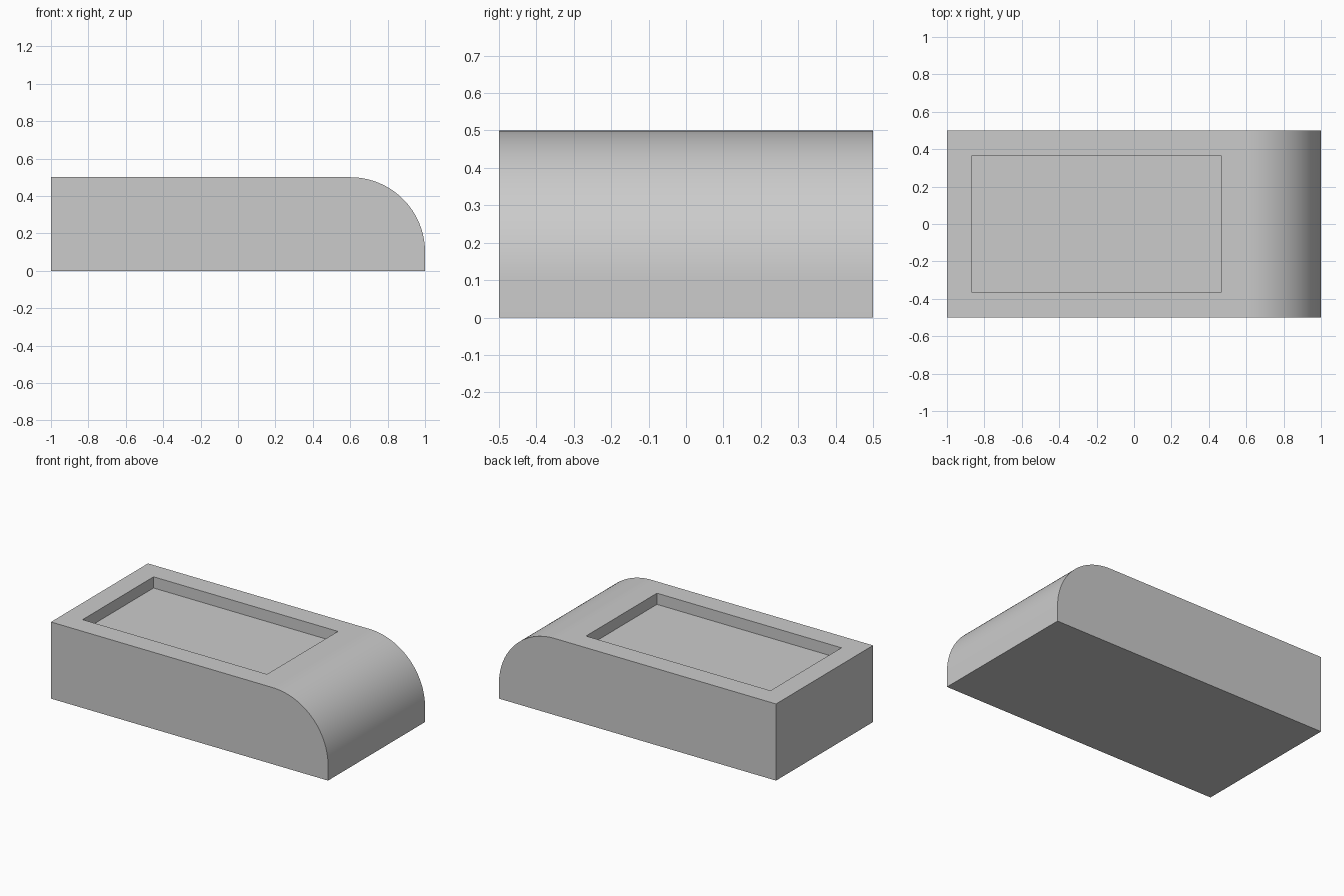
import bpy
import bmesh
import math

cube = bpy.data.objects.get("Cube")
if cube:
    bpy.data.objects.remove(cube, do_unlink=True)

HALF_LENGTH, HALF_WIDTH, HEIGHT = 1.0, 0.5, 0.5
RADIUS, SEGMENTS = 0.4, 32
RIM, RECESS_DEPTH = 0.19, 0.073

# Plain grey material
grey = bpy.data.materials.new("plain_grey")
grey.use_nodes = True
colour = (0.6, 0.6, 0.6, 1)
grey.diffuse_color = colour
grey.node_tree.nodes["Principled BSDF"].inputs["Base Color"].default_value = colour

# Side profile: a rectangle with one rounded upper corner
profile = [(-HALF_LENGTH, 0), (HALF_LENGTH, 0)]
for i in range(SEGMENTS + 1):
    a = math.pi / 2 * i / SEGMENTS
    profile.append((HALF_LENGTH - RADIUS + RADIUS * math.cos(a),
                    HEIGHT - RADIUS + RADIUS * math.sin(a)))
profile.append((-HALF_LENGTH, HEIGHT))

# Extrude the profile across the width
bm = bmesh.new()
side = bm.faces.new([bm.verts.new((x, -HALF_WIDTH, z)) for x, z in profile])
extruded = bmesh.ops.extrude_face_region(bm, geom=[side])["geom"]
moved = [g for g in extruded if isinstance(g, bmesh.types.BMVert)]
bmesh.ops.translate(bm, verts=moved, vec=(0, 2 * HALF_WIDTH, 0))
bmesh.ops.recalc_face_normals(bm, faces=bm.faces[:])

# Sink a rectangular recess into the flat top, leaving an even rim
top = max(bm.faces, key=lambda f: f.calc_center_median().z if f.normal.z > 0.9999 else -1)
bmesh.ops.inset_region(bm, faces=[top], thickness=RIM)
floor = bmesh.ops.extrude_face_region(bm, geom=[top])["geom"]
bmesh.ops.translate(bm, verts=[g for g in floor if isinstance(g, bmesh.types.BMVert)],
                    vec=(0, 0, -RECESS_DEPTH))
if top.is_valid:
    bmesh.ops.delete(bm, geom=[top], context="FACES_ONLY")
bmesh.ops.recalc_face_normals(bm, faces=bm.faces[:])

mesh = bpy.data.meshes.new("recessed_block")
bm.to_mesh(mesh)
bm.free()
mesh.materials.append(grey)
block = bpy.data.objects.new("recessed_block", mesh)
bpy.context.collection.objects.link(block)

# Smooth the rounded end and keep the other edges crisp
bpy.ops.object.select_all(action="DESELECT")
block.select_set(True)
bpy.context.view_layer.objects.active = block
bpy.ops.object.shade_smooth_by_angle(angle=math.radians(30))
